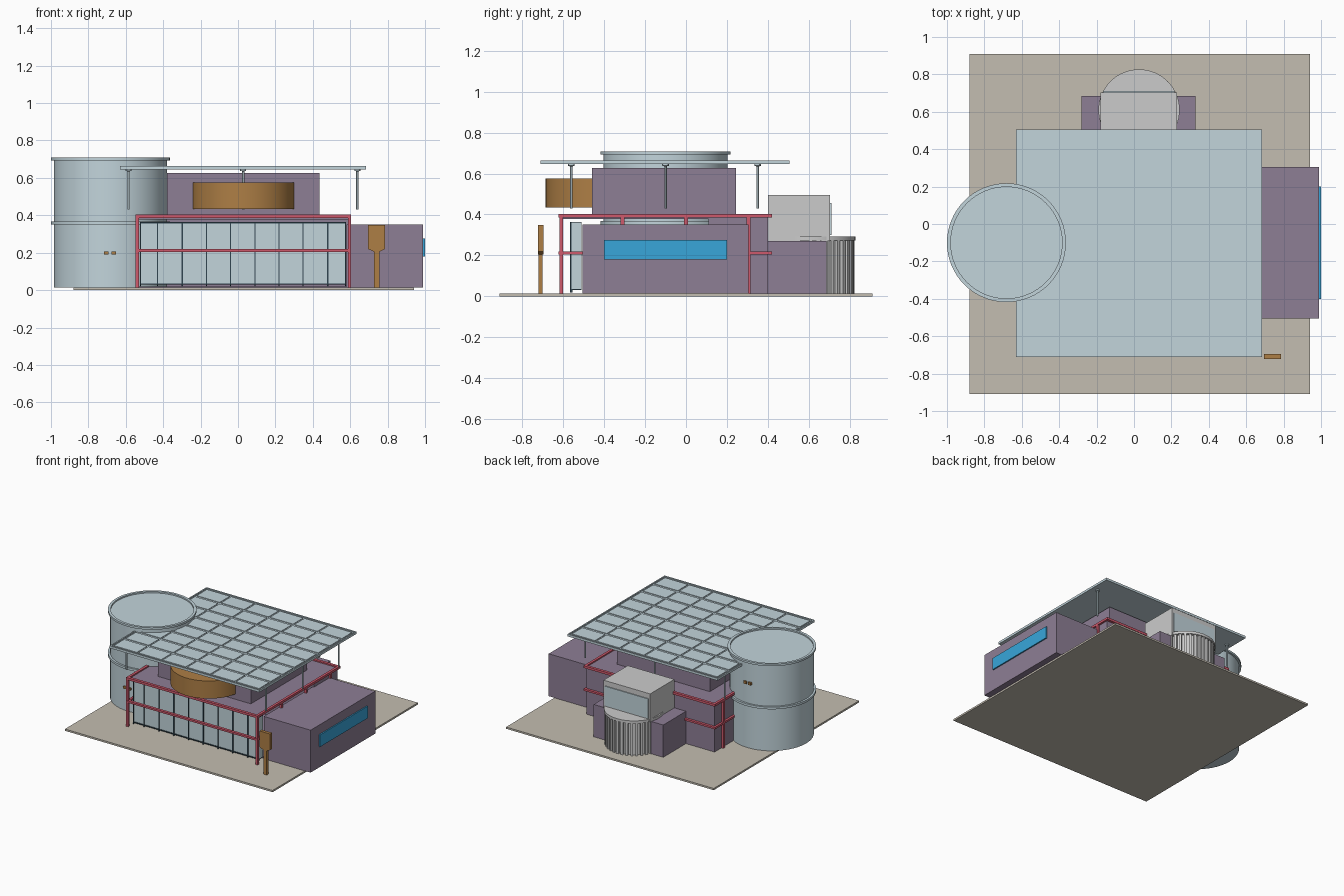
import bpy, math
from mathutils import Vector

if "Cube" in bpy.data.objects:
    bpy.data.objects.remove(bpy.data.objects["Cube"])


def material(name, r, g, b):
    m = bpy.data.materials.new(name)
    m.diffuse_color = (r, g, b, 1)
    m.use_nodes = True
    m.node_tree.nodes["Principled BSDF"].inputs["Base Color"].default_value = m.diffuse_color
    return m


PURPLE = material("purple", 0.27, 0.21, 0.30)
RED = material("red", 0.62, 0.10, 0.15)
BLUE = material("pale_blue", 0.54, 0.66, 0.71)
CYAN = material("cyan", 0.04, 0.38, 0.70)
BROWN = material("brown", 0.42, 0.21, 0.06)
STONE = material("stone", 0.55, 0.51, 0.44)
GREY = material("light_grey", 0.65, 0.66, 0.67)
DARK = material("dark", 0.03, 0.06, 0.08)


def box(name, mat, x0, x1, y0, y1, z0, z1):
    bpy.ops.mesh.primitive_cube_add(size=1, location=((x0 + x1) / 2, (y0 + y1) / 2, (z0 + z1) / 2))
    o = bpy.context.object
    o.name = name
    o.scale = (x1 - x0, y1 - y0, z1 - z0)
    bpy.ops.object.transform_apply(location=False, rotation=False, scale=True)
    o.data.materials.append(mat)
    return o


def lathe(name, mat, cx, cy, profile, n=64):
    """Revolve (radius, z) points; ends with radius > 0 are capped."""
    verts, faces = [], []
    for r, z in profile:
        for i in range(n):
            a = 2 * math.pi * i / n
            verts.append((cx + r * math.cos(a), cy + r * math.sin(a), z))
    for k in range(len(profile) - 1):
        for i in range(n):
            j = (i + 1) % n
            faces.append((k * n + i, k * n + j, k * n + n + j, k * n + n + i))
    faces.append(tuple(reversed(range(n))))
    faces.append(tuple(range(len(verts) - n, len(verts))))
    me = bpy.data.meshes.new(name)
    me.from_pydata(verts, [], faces)
    o = bpy.data.objects.new(name, me)
    bpy.context.collection.objects.link(o)
    me.materials.append(mat)
    bpy.ops.object.select_all(action='DESELECT')
    o.select_set(True)
    bpy.context.view_layer.objects.active = o
    bpy.ops.object.shade_smooth_by_angle()
    return o


# ground slab
box("ground_slab", STONE, -0.88, 0.94, -0.91, 0.91, 0, 0.014)

# round tower with mid band and raised rim
lathe("round_tower", BLUE, -0.682, -0.10, [
    (0.303, 0.014), (0.303, 0.35), (0.318, 0.35), (0.318, 0.368), (0.303, 0.368),
    (0.303, 0.692), (0.318, 0.692), (0.318, 0.708), (0.298, 0.708), (0.298, 0.697)])
for sy, y in ((-1, -0.405), (1, 0.205)):
    for dx in (-0.02, 0.02):
        box("tower_bracket", BROWN, -0.685 + dx - 0.012, -0.685 + dx + 0.012,
            y - 0.01, y + 0.01, *((0.19, 0.207) if sy < 0 else (0.52, 0.54)))

# main building: rear mass, roof deck, upper storey, side wing
box("rear_block", PURPLE, -0.53, 0.59, 0.11, 0.40, 0.014, 0.38)
box("roof_deck", PURPLE, -0.53, 0.59, -0.60, 0.40, 0.378, 0.393)
box("upper_storey", PURPLE, -0.38, 0.435, -0.46, 0.245, 0.39, 0.627)
box("side_wing", PURPLE, 0.58, 0.99, -0.505, 0.305, 0.014, 0.35)
box("wing_window", CYAN, 0.98, 1.0, -0.40, 0.20, 0.18, 0.275)
box("interior_floor", PURPLE, -0.53, 0.59, -0.50, 0.12, 0.014, 0.02)

# glazed front with mullions
box("front_glass", BLUE, -0.525, 0.578, -0.56, -0.51, 0.035, 0.36)
for x in (-0.522, -0.43, -0.298, -0.168, -0.04, 0.09, 0.22, 0.348, 0.48, 0.575):
    box("mullion", DARK, x - 0.003, x + 0.003, -0.567, -0.555, 0.02, 0.36)
for z in (0.03, 0.357):
    box("glass_rail", DARK, -0.525, 0.578, -0.567, -0.51, z, z + 0.006)

# red frame: two ring beams and posts
for z, h in ((0.385, 0.018), (0.205, 0.015)):
    box("front_beam", RED, -0.547, 0.605, -0.622, -0.60, z, z + h)
    box("rear_beam", RED, -0.547, 0.605, 0.398, 0.42, z, z + h)
    for x in (-0.547, 0.585):
        box("side_beam", RED, x, x + 0.02, -0.622, 0.42, z, z + h)
for x in (-0.538, 0.596):
    for y in (-0.61, -0.31, 0.0, 0.305):
        box("red_post", RED, x - 0.009, x + 0.009, y - 0.009, y + 0.009, 0.014, 0.39)

# brown drum on the upper front
lathe("balcony_drum", BROWN, 0.03, -0.41, [(0.275, 0.435), (0.275, 0.575)])

# canopy roof with raised panels
X0, X1, Y0, Y1 = -0.63, 0.685, -0.71, 0.505
box("canopy_roof", BLUE, X0, X1, Y0, Y1, 0.646, 0.657)
nx, ny = 6, 8
px, py = (X1 - X0 - 0.03) / nx, (Y1 - Y0 - 0.03) / ny
for i in range(nx):
    for j in range(ny):
        x, y = X0 + 0.015 + i * px, Y0 + 0.015 + j * py
        box("canopy_panel", BLUE, x + 0.006, x + px - 0.006, y + 0.01, y + py - 0.01, 0.656, 0.662)
for y in (Y0, Y1 - 0.01):
    box("canopy_edge", BLUE, X0, X1, y, y + 0.01, 0.65, 0.664)
for x in (X0, X1 - 0.01):
    box("canopy_edge", BLUE, x, x + 0.01, Y0, Y1, 0.65, 0.664)
for x in (-0.585, 0.028, 0.638):
    for y in (-0.56, -0.10, 0.35):
        lathe("canopy_post", BLUE, x, y, [(0.006, 0.43), (0.006, 0.635), (0.016, 0.638), (0.016, 0.647)], 12)

# rear annex, fluted drum and upper box
box("rear_annex", PURPLE, -0.28, 0.33, 0.39, 0.685, 0.014, 0.27)
CX, CY = 0.027, 0.61
lathe("drum_core", GREY, CX, CY, [(0.195, 0.014), (0.195, 0.275)])
for i in range(36):
    a = 2 * math.pi * i / 36
    if math.sin(a) > -0.1:
        o = box("drum_fin", GREY, -0.012, 0.012, -0.009, 0.009, 0.014, 0.275)
        o.location += Vector((CX + 0.2 * math.cos(a), CY + 0.2 * math.sin(a), 0))
        o.rotation_euler.z = a
lathe("drum_cap", GREY, CX, CY, [(0.217, 0.272), (0.217, 0.293)])
box("rear_lantern", GREY, -0.178, 0.23, 0.40, 0.703, 0.27, 0.496)
box("lantern_window", BLUE, -0.165, 0.217, 0.69, 0.71, 0.30, 0.455)

# street sign
box("sign_post", BROWN, 0.728, 0.756, -0.72, -0.70, 0.014, 0.21)
prof = [(0.695, 0.348), (0.695, 0.22), (0.728, 0.205), (0.756, 0.205), (0.785, 0.22), (0.785, 0.348)]
n = len(prof)
me = bpy.data.meshes.new("sign_board")
me.from_pydata([(x, y, z) for y in (-0.722, -0.696) for x, z in prof], [],
               [tuple(range(n)), tuple(reversed(range(n, 2 * n)))] +
               [(i, i + n, (i + 1) % n + n, (i + 1) % n) for i in range(n)])
me.materials.append(BROWN)
bpy.context.collection.objects.link(bpy.data.objects.new("sign_board", me))
